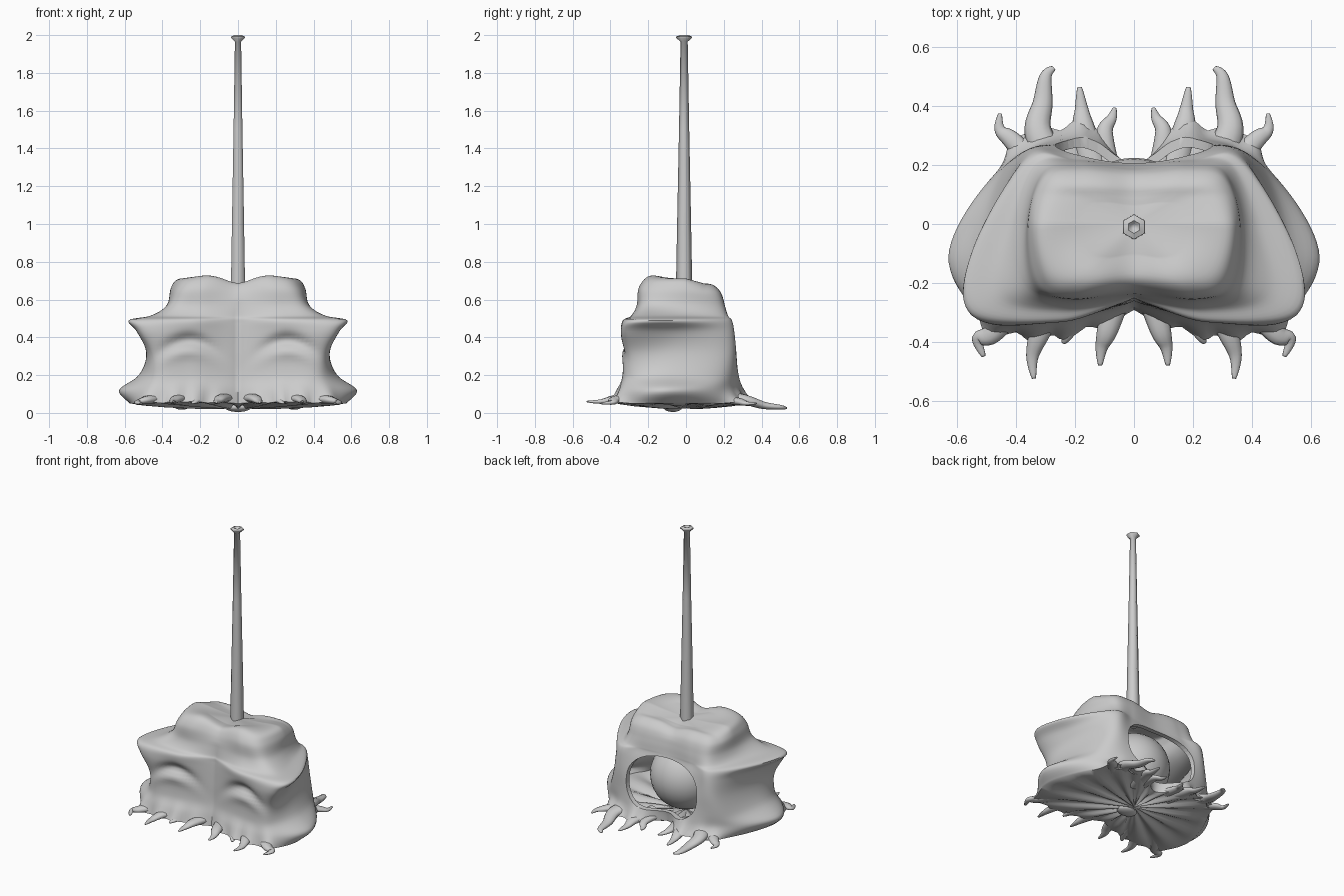
import bpy, bmesh, math
from mathutils import Vector

if "Cube" in bpy.data.objects:
    bpy.data.objects.remove(bpy.data.objects["Cube"])

clay = bpy.data.materials.new("grey clay")
clay.diffuse_color = (0.6, 0.6, 0.6, 1)
clay.use_nodes = True
clay.node_tree.nodes["Principled BSDF"].inputs["Base Color"].default_value = clay.diffuse_color


def finish(name, bm, smooth=True, angle=50):
    bmesh.ops.recalc_face_normals(bm, faces=bm.faces[:])
    me = bpy.data.meshes.new(name)
    bm.to_mesh(me)
    bm.free()
    ob = bpy.data.objects.new(name, me)
    bpy.context.collection.objects.link(ob)
    me.materials.append(clay)
    activate(ob)
    if smooth:
        bpy.ops.object.shade_smooth_by_angle(angle=math.radians(angle))
    return ob


def activate(ob):
    bpy.ops.object.select_all(action='DESELECT')
    bpy.context.view_layer.objects.active = ob
    ob.select_set(True)


def spline(pts, n, closed=False):
    """Smooth curve passing through all points."""
    m, out = len(pts), []
    for i in range(m if closed else m - 1):
        if closed:
            a, b, c, d = (pts[(i + k) % m] for k in (-1, 0, 1, 2))
        else:
            a, b, c, d = (pts[min(max(i + k, 0), m - 1)] for k in (-1, 0, 1, 2))
        for s in range(n):
            t = s / n
            out.append(b + 0.5 * t * (c - a + t * (2 * a - 5 * b + 4 * c - d + t * (3 * (b - c) + d - a))))
    if not closed:
        out.append(pts[-1].copy())
    return out


def skin(rings, cap_start=None, cap_end=None):
    bm = bmesh.new()
    rows = [[bm.verts.new(p) for p in r] for r in rings]
    n = len(rows[0])
    for a, b in zip(rows, rows[1:]):
        for i in range(n):
            bm.faces.new((a[i], a[(i + 1) % n], b[(i + 1) % n], b[i]))
    for row, tip in ((rows[0], cap_start), (rows[-1], cap_end)):
        if tip is not None:
            v = bm.verts.new(tip)
            for i in range(n):
                bm.faces.new((row[i], row[(i + 1) % n], v))
    return bm


# half outlines per height, from front centre round the right side to back centre
walls = [
    (0.05, [(0, -.31), (.24, -.35), (.49, -.34), (.57, -.12), (.41, .24), (.17, .31), (0, .20)]),
    (0.12, [(0, -.30), (.24, -.345), (.48, -.33), (.63, -.11), (.46, .18), (.20, .295), (0, .21)]),
    (0.20, [(0, -.285), (.25, -.325), (.45, -.315), (.525, -.10), (.43, .20), (.23, .28), (0, .24)]),
    (0.32, [(0, -.28), (.25, -.32), (.46, -.31), (.475, -.08), (.39, .225), (.22, .265), (0, .24)]),
    (0.43, [(0, -.275), (.25, -.33), (.52, -.32), (.49, -.06), (.37, .23), (.21, .24), (0, .22)]),
    (0.49, [(0, -.27), (.25, -.33), (.55, -.30), (.545, -.08), (.36, .22), (.20, .22), (0, .205)]),
]
crown = [
    (0.515, [(0, -.26), (.24, -.29), (.45, -.24), (.425, -.02), (.33, .20), (.19, .215), (0, .20)]),
    (0.57, [(0, -.245), (.22, -.26), (.36, -.21), (.37, 0), (.31, .18), (.18, .205), (0, .19)]),
    (0.66, [(0, -.22), (.20, -.25), (.32, -.20), (.355, 0), (.30, .155), (.17, .18), (0, .165)]),
    (0.71, [(0, -.18), (.17, -.20), (.27, -.165), (.31, -.02), (.26, .11), (.16, .13), (0, .12)]),
    (0.70, [(0, -.10), (.09, -.11), (.15, -.09), (.18, -.01), (.15, .06), (.09, .07), (0, .06)]),
]
cage = []
for z, half in walls + crown:
    loop = half + [(-x, y) for x, y in half[-2:0:-1]]
    cage.append(spline([Vector((x, y, z)) for x, y in loop], 12, True))
columns = [spline(list(col), 6) for col in zip(*cage)]
rings = [list(r) for r in zip(*columns)]

# root paths (right side) with base radius
roots = {
    "back_long_root": ([(.26, .18, .09), (.325, .31, .07), (.31, .41, .04), (.30, .50, .03), (.272, .53, .025)], .06),
    "back_mid_root": ([(.13, .16, .07), (.17, .32, .06), (.178, .39, .04), (.185, .465, .035)], .055),
    "back_inner_root": ([(.09, .20, .07), (.10, .31, .06), (.075, .36, .045), (.065, .395, .045)], .04),
    "back_side_root": ([(.30, .16, .08), (.41, .28, .06), (.455, .32, .05), (.455, .375, .05)], .045),
    "front_side_root": ([(.38, -.24, .08), (.48, -.37, .07), (.53, -.39, .055), (.51, -.45, .05)], .05),
    "front_long_root": ([(.27, -.25, .08), (.32, -.37, .075), (.345, -.45, .06), (.34, -.525, .06)], .05),
    "front_short_root": ([(.19, -.26, .08), (.22, -.36, .065), (.24, -.405, .05)], .045),
    "front_inner_root": ([(.05, -.22, .08), (.09, -.36, .075), (.11, -.42, .06), (.115, -.48, .055)], .05),
}


def bump(x, z, cx, cz, rx, rz):
    return math.exp(-((abs(x) - cx) / rx) ** 2 - ((z - cz) / rz) ** 2)


# sunken brows, bulging lids, front crease, crown lobes, hem flaring into the roots
for ring in rings:
    for p in ring:
        x, y, z = p
        if y < -.2:
            arc = 2.5 * (abs(x) - .26) ** 2
            p.y += .034 * bump(x, z + arc, .26, .385, .12, .035) - .014 * bump(x, z + arc, .27, .325, .11, .035)
            p.y += .02 * math.exp(-abs(x) / .04) * max(0, min(1, (.6 - z) / .12))
        if z > .6:
            lift = .16 * bump(x, y, .16, -.15, .09, .09) - .22 * math.exp(-(x / .08) ** 2)
            p.z += (z - .6) * (lift - (.25 * min(1, y / .1) if y > 0 else 0))
        low = max(0, min(1, (.19 - z) / .14))
        if low:
            flare = max(math.exp(-((abs(x) - q[1][0]) ** 2 + (y - q[1][1]) ** 2) / .055 ** 2)
                        for q, r in roots.values())
            out = Vector((x * .5, y, 0)).normalized()
            p += out * (.05 * flare * low ** 1.6)
            p.z += .012 * low * flare
# pleated underside, then the shell
under = [[Vector((p.x * f, p.y * f, .045 + (p.z - .05) * f - .02 * (1 - f)
                  + .012 * f * (1 - f) * 4 * math.sin(17 * math.atan2(p.y, abs(p.x))))) for p in rings[0]]
         for f in (.15, .4, .7, .9)]
body = finish("stump_body", skin(under + rings, (0, 0, .025), (0, 0, .685)))

# large arched opening at the back
arch = []
for i in range(48):
    a = 2 * math.pi * i / 48
    c, s = math.cos(a), math.sin(a)
    arch.append((.275 * math.copysign(abs(c) ** .8, c), .3 + .185 * math.copysign(abs(s) ** .8, s)))
cutter = finish("arch_cutter", skin([[Vector((x * w, y, z)) for x, z in arch] for y, w in ((.1, .9), (.5, 1.08))],
                                    (0, .1, .3), (0, .5, .3)), False)
cutter.hide_render = True
activate(body)
shell = body.modifiers.new("shell", 'SOLIDIFY')
shell.thickness, shell.offset = .03, -1
cut = body.modifiers.new("opening", 'BOOLEAN')
cut.object, cut.operation, cut.solver = cutter, 'DIFFERENCE', 'EXACT'
for m in ("shell", "opening"):
    bpy.ops.object.modifier_apply(modifier=m)
bpy.ops.object.shade_smooth_by_angle(angle=math.radians(55))
bpy.data.objects.remove(cutter)


# ball inside the hollow, small knob underneath
def ball(name, loc, size):
    bm = bmesh.new()
    bmesh.ops.create_uvsphere(bm, u_segments=32, v_segments=16, radius=1)
    for v in bm.verts:
        v.co = Vector(v.co[i] * size[i] + loc[i] for i in range(3))
    finish(name, bm)


ball("inner_ball", (0, 0, .30), (.225, .225, .225))
ball("under_knob", (0, -.07, .03), (.07, .05, .025))


# hooked, tapering roots round the hem
def root(name, pts, r):
    path = spline([Vector(p) for p in pts], 6)
    n, loops = len(path), []
    for i, p in enumerate(path):
        d = (path[min(i + 1, n - 1)] - path[max(i - 1, 0)]).normalized()
        side = d.cross(Vector((0, 0, 1))).normalized()
        up = side.cross(d)
        w = r * (1 - .87 * i / (n - 1))
        loops.append([p + side * w * math.cos(a) + up * w * .6 * math.sin(a)
                      for a in (k * math.pi / 5 for k in range(10))])
    for s, tag in ((1, "right"), (-1, "left")):
        flip = [[Vector((s * q.x, q.y, q.z)) for q in l] for l in loops]
        m = Vector((s, 1, 1))
        finish(f"{name}_{tag}", skin(flip, path[0] * m, path[-1] * m), angle=80)


for name, (pts, r) in roots.items():
    root(name, pts, r)

# six-sided pole with a flared cap and a dimpled top
profile = [(.62, .044), (1.0, .037), (1.5, .027), (1.965, .019), (1.985, .042), (1.992, .042), (2.0, .022), (1.99, .012)]
pole = [[Vector((r * math.sin(k * math.pi / 3), r * math.cos(k * math.pi / 3) - .01, z)) for k in range(6)]
        for z, r in profile]
finish("pole", skin(pole, (0, -.01, .62), (0, -.01, 1.98)), angle=65)
